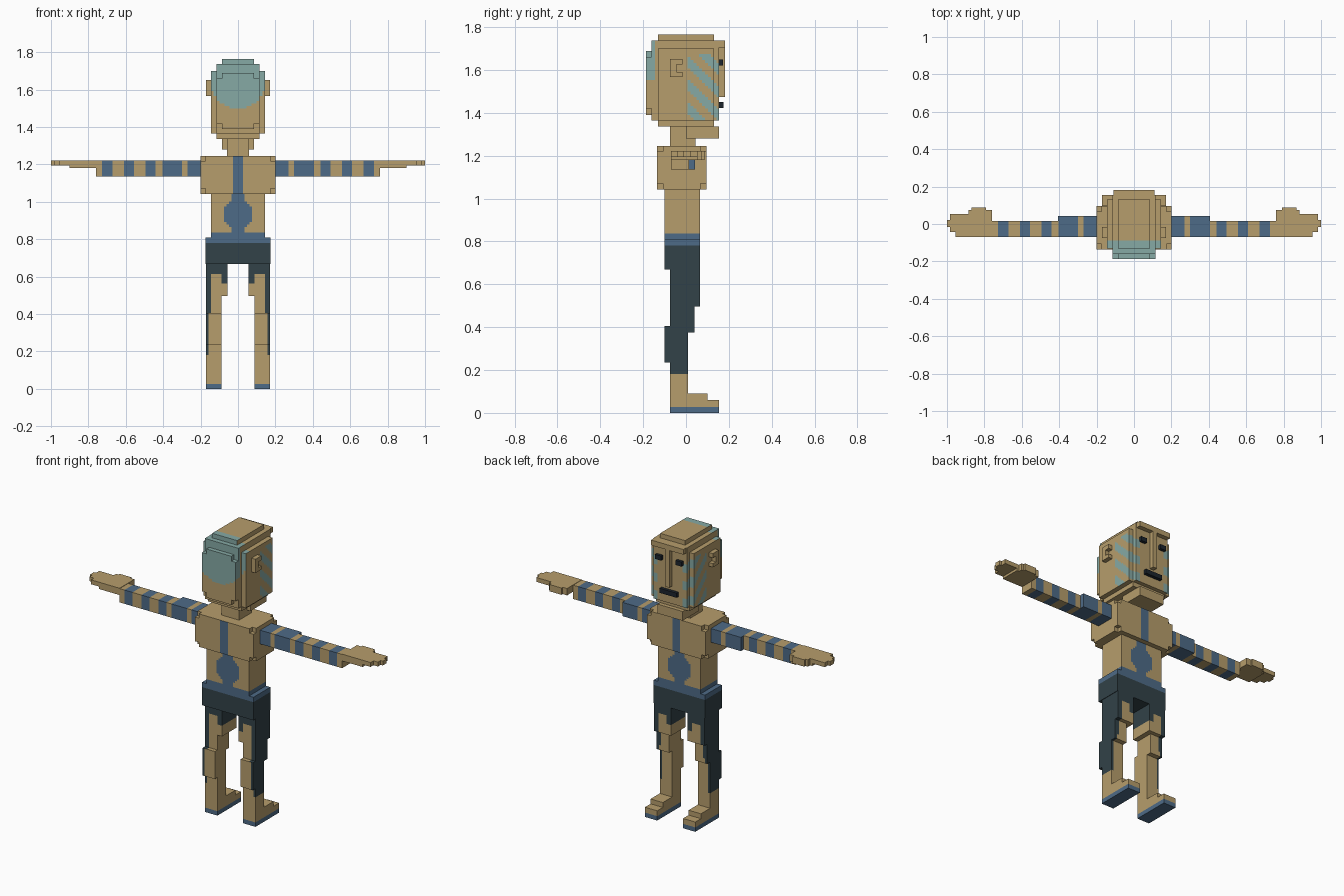
import bpy

if "Cube" in bpy.data.objects:
    bpy.data.objects.remove(bpy.data.objects["Cube"])

# Flat colours
COLS = [("tan_skin", (.47, .34, .15)), ("blue_cloth", (.076, .147, .242)),
        ("dark_cloth", (.032, .054, .065)), ("pale_blue", (.24, .40, .375)),
        ("near_black", (.012, .018, .026))]
TAN, BLUE, DARK, PALE, BLACK = range(5)
MATS = []
for mname, c in COLS:
    m = bpy.data.materials.new(mname)
    m.diffuse_color = (*c, 1)
    m.use_nodes = True
    m.node_tree.nodes["Principled BSDF"].inputs["Base Color"].default_value = m.diffuse_color
    MATS.append(m)


def lines(vals, step):
    """Grid lines through all box limits, with gaps no wider than step."""
    vals = sorted(set(round(v, 4) for v in vals))
    out = [vals[0]]
    for a, b in zip(vals, vals[1:]):
        n = max(1, round((b - a) / step))
        out += [a + (b - a) * i / n for i in range(1, n + 1)]
    return out


def blocks(name, boxes, paint, step=9):
    """Outer skin of a union of boxes (x0,x1,y0,y1,z0,z1), coloured by paint(centre, normal)."""
    if not callable(paint):
        col = paint
        paint = lambda p, n: col
    g = [lines([b[2 * a + k] for b in boxes for k in (0, 1)], step) for a in range(3)]
    mids = [[(u + v) / 2 for u, v in zip(l, l[1:])] for l in g]
    solid = set()
    for b in boxes:
        r = [[i for i, m in enumerate(mids[a]) if b[2 * a] < m < b[2 * a + 1]] for a in range(3)]
        solid.update((i, j, k) for i in r[0] for j in r[1] for k in r[2])
    index, verts, faces, mat = {}, [], [], []
    for cell in sorted(solid):
        for a in range(3):
            for d in (-1, 1):
                nb = list(cell)
                nb[a] += d
                if tuple(nb) in solid:
                    continue
                quad = []
                for u, v in ((0, 0), (1, 0), (1, 1), (0, 1))[::d]:
                    k = list(cell)
                    k[a] += d > 0
                    k[(a + 1) % 3] += u
                    k[(a + 2) % 3] += v
                    k = tuple(k)
                    if k not in index:
                        index[k] = len(verts)
                        verts.append([g[q][k[q]] for q in range(3)])
                    quad.append(index[k])
                faces.append(quad)
                n = [0, 0, 0]
                n[a] = d
                p = [sum(verts[i][q] for i in quad) / 4 for q in range(3)]
                mat.append(paint(p, n))
    me = bpy.data.meshes.new(name)
    me.from_pydata(verts, [], faces)
    for m in MATS:
        me.materials.append(m)
    me.polygons.foreach_set("material_index", mat)
    me.update()
    ob = bpy.data.objects.new(name, me)
    bpy.context.collection.objects.link(ob)
    return ob


def wide(w, *yz):
    return (-w, w, *yz)


def pair(name, boxes, paint, step=9):
    """Right part plus its mirrored left twin."""
    blocks(name + "_right", boxes, paint, step)
    blocks(name + "_left", [(-b[1], -b[0], *b[2:]) for b in boxes], paint, step)


# Head: stepped rounded block with a pale cap patch and diagonal cheek stripes
def head_paint(p, n):
    x, y, z = p
    if y < -.09 and (n[0] == 0 or y < -.15) and x * x + (z - 1.65) ** 2 < .15 ** 2:
        return PALE
    if y > .0 and abs(x) > .085 and n[2] == 0 and 1.36 < z < 1.68:
        if (y + z - 1.65 + .028) % .11 < .056 and y + z > 1.40:
            return PALE
    return TAN


blocks("head", [
    wide(.085, -.13, .13, 1.337, 1.765),
    wide(.115, -.13, .13, 1.337, 1.737),
    wide(.115, -.16, .155, 1.365, 1.737),
    wide(.145, -.13, .13, 1.365, 1.70),
    wide(.085, -.187, -.16, 1.39, 1.69),
    wide(.115, -.187, -.16, 1.42, 1.66)], head_paint, .0135)
blocks("chin", [wide(.085, 0, .155, 1.28, 1.337)], TAN)
blocks("neck", [wide(.06, -.075, .045, 1.246, 1.337)], TAN)
blocks("nose_and_brow", [wide(.014, .155, .183, 1.475, 1.737),
                         wide(.11, .155, .183, 1.705, 1.737)], TAN)
pair("eye", [(.05, .09, .155, .173, 1.622, 1.65)], BLACK)
blocks("mouth", [wide(.058, .155, .175, 1.422, 1.45)], BLACK)
pair("ear", [(.145, .172, -.075, -.045, 1.567, 1.652),
             (.145, .172, -.045, -.017, 1.567, 1.59),
             (.145, .172, -.045, -.017, 1.625, 1.652)], TAN)


# Chest with chipped corners and a centre stripe
def stripe(p, n):
    return BLUE if abs(p[0]) < .027 and n[2] == 0 else TAN


blocks("chest", [
    wide(.173, -.135, .095, 1.043, 1.246),
    wide(.2, -.108, .068, 1.043, 1.246),
    wide(.2, -.135, .095, 1.07, 1.219),
    wide(.027, -.135, .095, 1.043, 1.246)], stripe)


# Belly with a rounded blue emblem front and back, blue waistband below
def belly_paint(p, n):
    x, z = abs(p[0]), p[2]
    if z < .837:
        return BLUE
    if n[1] and (x < .03 or (x / .08) ** 2 + ((z - .932) / .075) ** 2 < 1):
        return BLUE
    return TAN


blocks("belly", [wide(.145, -.1, .065, .81, 1.043),
                 wide(.145, -.1, .065, .81, .837)], belly_paint, .0135)
blocks("pelvis", [wide(.175, -.1, .065, .668, .78), wide(.175, -.1, .065, .78, .81)],
       lambda p, n: BLUE if p[2] > .78 else DARK)


# Legs: dark outer panels, tan inside, blue soles
def leg_paint(p, n):
    x, z = abs(p[0]), p[2]
    if z < .027:
        return BLUE
    if z > .61 or (z > .565 and x < .085):
        return DARK
    if z > .18 and x > (.148 if z > .4 else .16):
        return DARK
    return TAN


pair("leg", [
    (.057, .172, -.075, .065, .497, .668),
    (.088, .172, -.075, .04, .375, .497),
    (.088, .172, -.075, .01, 0, .375),
    (.088, .172, -.1, .01, .235, .405),
    (.088, .172, -.075, .1, 0, .09),
    (.088, .172, -.075, .155, 0, .06),
    (.088, .172, -.075, .155, 0, .027)], leg_paint, .0135)

# Arms: banded sleeves, a cell edge at each band limit
BANDS = [(.2, .27), (.3, .405), (.44, .495), (.555, .61), (.672, .727)]
pair("arm", [(.2, .76, -.07, .015, 1.135, 1.22), (.2, .405, -.07, .043, 1.135, 1.22)]
     + [(a, b, -.07, .015, 1.135, 1.22) for a, b in BANDS],
     lambda p, n: BLUE if any(a < abs(p[0]) < b for a, b in BANDS)
     or (n[0] and abs(p[0]) < .41) else TAN)

# Hands: palm, thumb and stepped fingertips
pair("hand", [
    (.76, .9, -.07, .053, 1.18, 1.222),
    (.76, .885, .053, .075, 1.18, 1.222),
    (.79, .87, .075, .087, 1.18, 1.222),
    (.9, .955, -.07, .053, 1.195, 1.222),
    (.955, .985, -.042, .053, 1.195, 1.222),
    (.985, 1.0, -.015, .022, 1.195, 1.222)], TAN)
